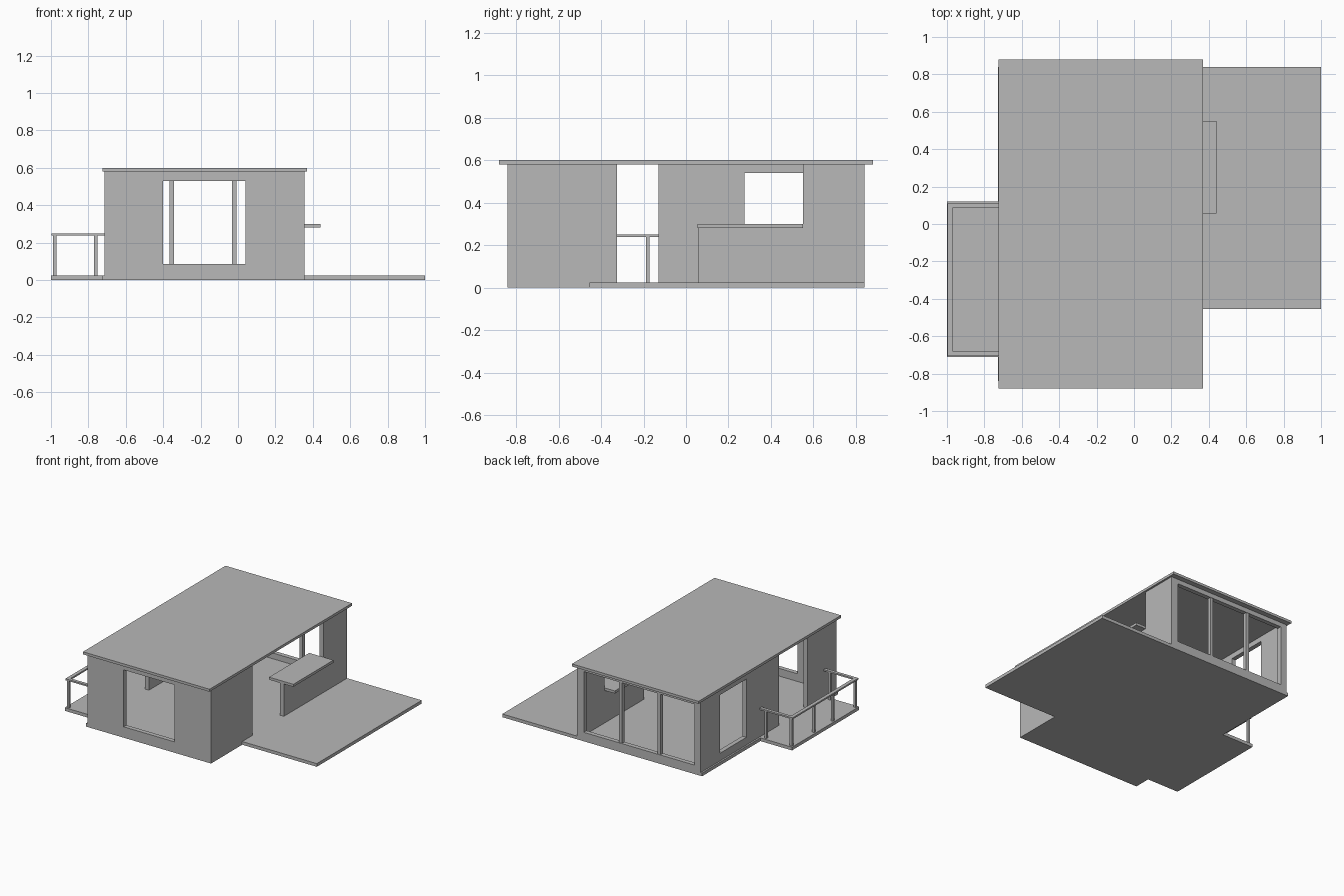
import bpy, bmesh
from mathutils import Vector

if "Cube" in bpy.data.objects:
    bpy.data.objects.remove(bpy.data.objects["Cube"], do_unlink=True)

grey = bpy.data.materials.new("plain_grey")
grey.use_nodes = True
colour = (0.48, 0.48, 0.48, 1)
grey.diffuse_color = colour
grey.node_tree.nodes["Principled BSDF"].inputs["Base Color"].default_value = colour

FLOOR, CEILING, THICK = 0.025, 0.58, 0.035
WEST, EAST, SOUTH, NORTH = -0.714, 0.355, -0.84, 0.84


def finish(name, bm):
    bmesh.ops.recalc_face_normals(bm, faces=bm.faces)
    mesh = bpy.data.meshes.new(name)
    bm.to_mesh(mesh)
    bm.free()
    mesh.materials.append(grey)
    obj = bpy.data.objects.new(name, mesh)
    bpy.context.collection.objects.link(obj)
    return obj


def extrude(bm, offset):
    result = bmesh.ops.extrude_face_region(bm, geom=bm.faces[:], use_keep_orig=True)
    verts = [g for g in result["geom"] if isinstance(g, bmesh.types.BMVert)]
    bmesh.ops.translate(bm, verts=verts, vec=offset)


def box(name, x, y, z):
    bm = bmesh.new()
    bmesh.ops.create_cube(bm, size=1)
    for v in bm.verts:
        v.co = Vector([(a + b) / 2 + c * (b - a) for (a, b), c in zip((x, y, z), v.co)])
    return finish(name, bm)


def rectangle(u, z):
    return [(u[0], z[0]), (u[1], z[0]), (u[1], z[1]), (u[0], z[1])]


def pierced_wall(name, axis, start, span, hole_span, hole_z):
    """Wall running along an axis, with one rectangular opening."""
    bm = bmesh.new()

    def ring(points):
        return [bm.verts.new((u, start, z) if axis == "x" else (start, u, z)) for u, z in points]

    outer = ring(rectangle(span, (FLOOR, CEILING)))
    inner = ring(rectangle(hole_span, hole_z))
    for i in range(4):
        j = (i + 1) % 4
        bm.faces.new((outer[i], outer[j], inner[j], inner[i]))
    extrude(bm, (0, THICK, 0) if axis == "x" else (THICK, 0, 0))
    return finish(name, bm)


# Floor slab with patio and balcony in one outline
outline = [(-0.727, SOUTH), (EAST, SOUTH), (EAST, -0.455), (1, -0.455), (1, NORTH),
           (-0.727, NORTH), (-0.727, 0.12), (-1, 0.12), (-1, -0.71), (-0.727, -0.71)]
bm = bmesh.new()
bm.faces.new([bm.verts.new((x, y, 0)) for x, y in outline])
extrude(bm, (0, 0, FLOOR))
finish("floor_slab", bm)

# Flat roof
box("roof", (-0.724, 0.37), (-0.88, 0.88), (CEILING, 0.60))

# Walls with openings
inside = (SOUTH + THICK, NORTH - THICK)
pierced_wall("front_wall", "x", SOUTH, (WEST, EAST), (-0.40, 0.04), (0.085, 0.53))
pierced_wall("back_wall", "x", inside[1], (WEST, EAST), (-0.66, 0.295), (0.07, 0.545))
pierced_wall("balcony_side_wall", "y", WEST, (-0.13, inside[1]), (0.275, 0.60), (0.085, 0.54))

# Solid wall sections
height = (FLOOR, CEILING)
box("balcony_side_front_wall", (WEST, WEST + THICK), (inside[0], -0.48), height)
box("patio_side_front_wall", (EAST - THICK, EAST), (inside[0], -0.325), height)
box("patio_side_back_wall", (EAST - THICK, EAST), (0.55, inside[1]), height)

# Mullions of the wide back window
for i, x in enumerate((-0.353, -0.02)):
    box(f"mullion_{i + 1}", (x - 0.012, x + 0.012), (0.808, 0.837), (0.07, 0.545))

# Serving counter facing the patio
box("counter_wall", (EAST - THICK, EAST), (0.06, 0.55), (FLOOR, 0.28))
box("counter_top", (0.23, 0.44), (0.055, 0.55), (0.28, 0.30))

# Balcony handrail, a U-shaped strip
rail = [(WEST, 0.11), (-0.998, 0.11), (-0.998, -0.705), (WEST, -0.705),
        (WEST, -0.68), (-0.97, -0.68), (-0.97, 0.085), (WEST, 0.085)]
bm = bmesh.new()
bm.faces.new([bm.verts.new((x, y, 0.238)) for x, y in rail])
extrude(bm, (0, 0, 0.012))
finish("handrail", bm)

# Balcony posts
posts = [(-0.98, y) for y in (0.097, -0.18, -0.41, -0.692)]
posts += [(-0.76, y) for y in (0.097, -0.692)]
for i, (x, y) in enumerate(posts):
    box(f"rail_post_{i + 1}", (x - 0.009, x + 0.009), (y - 0.009, y + 0.009), (FLOOR, 0.238))
